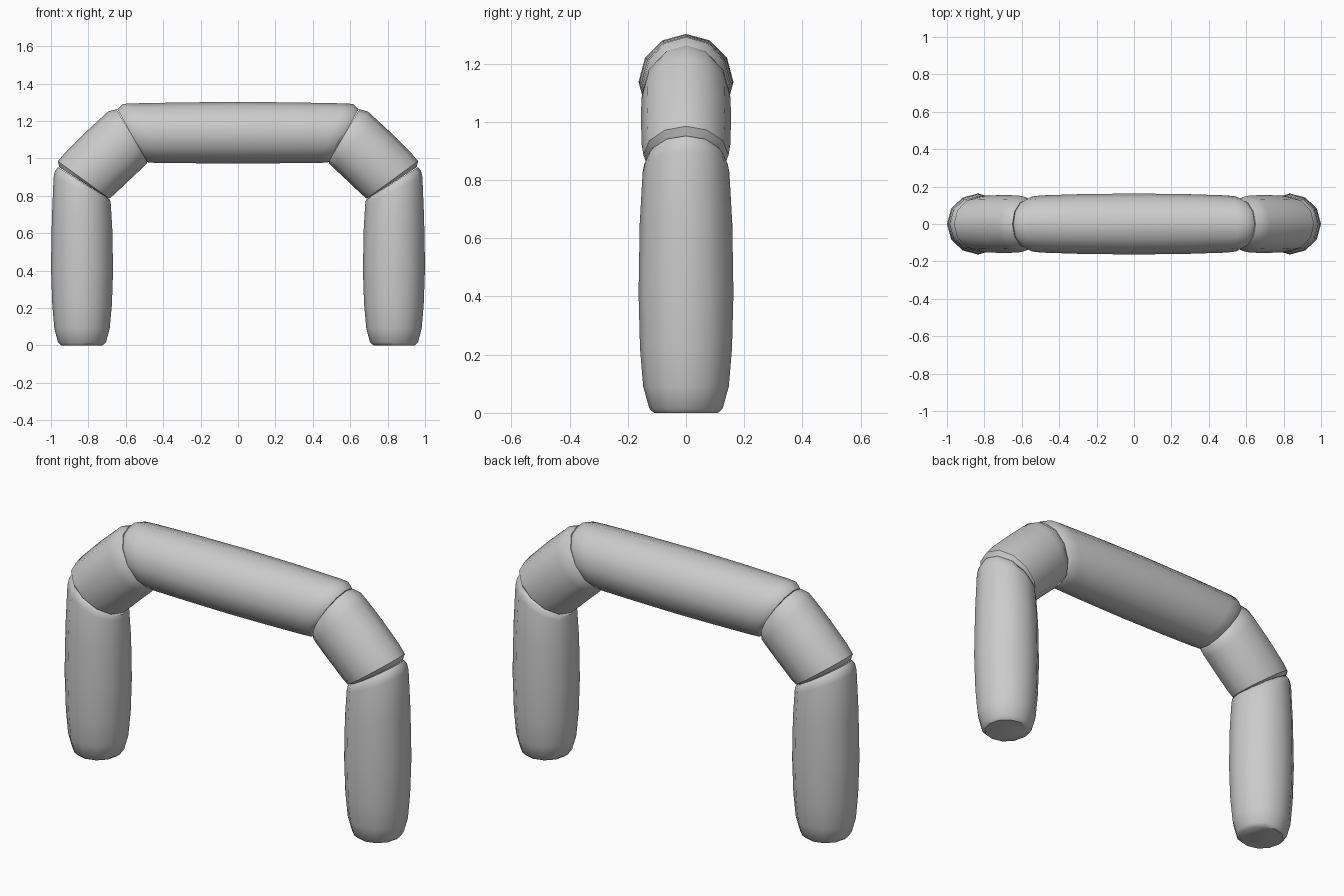
import bpy, bmesh, math
from mathutils import Vector

if "Cube" in bpy.data.objects:
    bpy.data.objects.remove(bpy.data.objects["Cube"])

SIDES = 12


def tube(name, rings, side=1):
    """Loft elliptical rings: (outer x, outer z, inner x, inner z, half depth)."""
    bm = bmesh.new()
    loops = []
    for ox, oz, ix, iz, d in rings:
        o, i = Vector((side * ox, 0, oz)), Vector((side * ix, 0, iz))
        c, a = (o + i) / 2, (o - i) / 2
        loop = []
        for k in range(SIDES):
            t = 2 * math.pi * k / SIDES
            loop.append(bm.verts.new(c + a * math.cos(t) + Vector((0, d * math.sin(t), 0))))
        loops.append(loop)
    for l0, l1 in zip(loops, loops[1:]):
        for k in range(SIDES):
            n = (k + 1) % SIDES
            bm.faces.new((l0[k], l0[n], l1[n], l1[k]))
    bm.faces.new(loops[0])
    bm.faces.new(loops[-1])
    bmesh.ops.recalc_face_normals(bm, faces=bm.faces)
    mesh = bpy.data.meshes.new(name)
    bm.to_mesh(mesh)
    bm.free()
    ob = bpy.data.objects.new(name, mesh)
    bpy.context.collection.objects.link(ob)
    bpy.ops.object.select_all(action='DESELECT')
    ob.select_set(True)
    bpy.context.view_layer.objects.active = ob
    bpy.ops.object.shade_smooth_by_angle(angle=math.radians(42))


# Upright legs, puffed in the middle and pinched at the slanted seam
leg = [
    (.945, 0, .725, 0, .11),
    (.962, .015, .706, .015, .126),
    (.982, .09, .686, .09, .147),
    (.993, .22, .674, .22, .158),
    (1.0, .42, .668, .40, .163),
    (.995, .68, .672, .62, .159),
    (.986, .90, .68, .755, .149),
    (.978, .935, .684, .778, .143),
    (.962, .952, .70, .79, .13),
]
# Sloping shoulder sections
shoulder = [
    (.955, .952, .70, .79, .13),
    (.963, .985, .688, .785, .146),
    (.925, 1.03, .658, .81, .152),
    (.82, 1.135, .585, .88, .155),
    (.73, 1.218, .515, .945, .153),
    (.695, 1.25, .487, .972, .147),
    (.65, 1.263, .485, .985, .132),
]
for s, label in ((-1, "left"), (1, "right")):
    tube(label + "_leg", leg, s)
    tube(label + "_shoulder", shoulder, s)

# Top beam, the right half mirrored to close the arch
half = [
    (.645, 1.263, .49, .985, .132),
    (.615, 1.291, .478, .977, .147),
    (.56, 1.294, .43, .976, .153),
    (.30, 1.299, .25, .974, .160),
]
beam = half + [(0, 1.302, 0, .972, .163)] + [(-a, b, -c, d, e) for a, b, c, d, e in reversed(half)]
tube("top_beam", beam)
